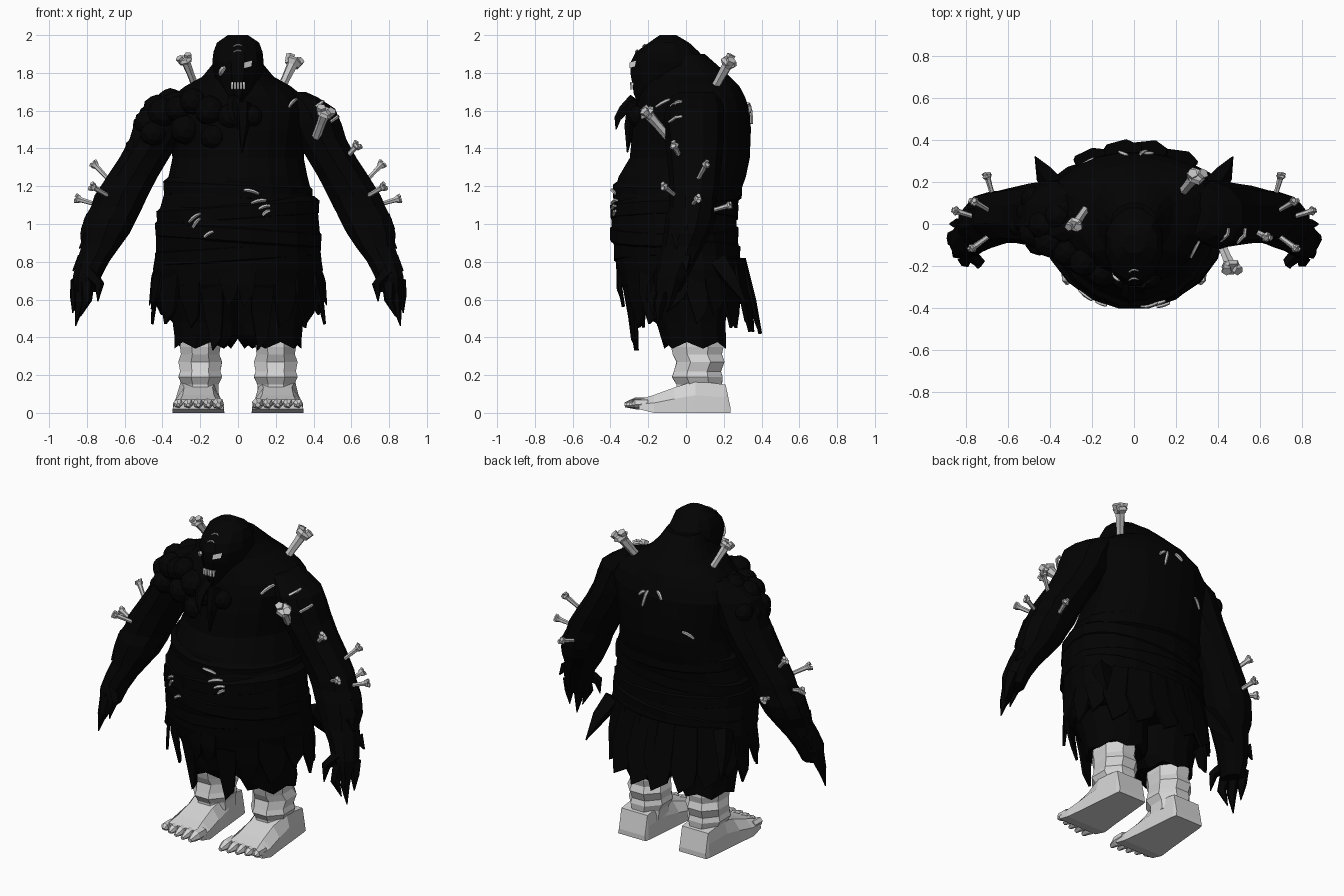
import bpy, bmesh, math, random
from mathutils import Vector
from mathutils.bvhtree import BVHTree

if "Cube" in bpy.data.objects:
    bpy.data.objects.remove(bpy.data.objects["Cube"])

random.seed(4)


def material(name, v):
    m = bpy.data.materials.new(name)
    m.diffuse_color = (v, v, v, 1)
    m.use_nodes = True
    m.node_tree.nodes["Principled BSDF"].inputs["Base Color"].default_value = m.diffuse_color
    return m


DARK = material("charred black", 0.0008)
SKIN = material("pale grey", 0.66)
BONE = material("bone grey", 0.55)
WHITE = material("white", 0.8)


def make(name, verts, faces, mat):
    bm = bmesh.new()
    vs = [bm.verts.new(v) for v in verts]
    for f in faces:
        bm.faces.new([vs[i] for i in f])
    bmesh.ops.recalc_face_normals(bm, faces=bm.faces)
    me = bpy.data.meshes.new(name)
    bm.to_mesh(me)
    bm.free()
    me.materials.append(mat)
    ob = bpy.data.objects.new(name, me)
    bpy.context.collection.objects.link(ob)
    return ob


def skin_rings(name, rings, mat):
    """Bridge equal-sized rings of points and cap both ends."""
    n = len(rings[0])
    faces = [[k * n + i, k * n + (i + 1) % n, (k + 1) * n + (i + 1) % n, (k + 1) * n + i]
             for k in range(len(rings) - 1) for i in range(n)]
    faces += [list(range(n)), [(len(rings) - 1) * n + i for i in range(n)]]
    return make(name, [p for r in rings for p in r], faces, mat)


def loft(name, sections, n, mat, rough=0.0, hem=0.0, back=0.0, tilt=0.0):
    """Sections are (z, x0, x1, y0, y1) ovals; hem makes the first ring jagged,
    back moves the widest point backwards, tilt slants the rings sideways."""
    rings = []
    for k, (z, x0, x1, y0, y1) in enumerate(sections):
        ring = []
        yc = (y0 + y1) / 2 + back * (y1 - y0)
        for i in range(n):
            a = 2 * math.pi * (i + 0.5) / n
            r = 1 + random.uniform(-rough, rough)
            dz = (hem * (i % 2) if k == 0 else 0) + tilt * math.cos(a)
            ry = y1 - yc if math.sin(a) > 0 else yc - y0
            ring.append(((x0 + x1) / 2 + (x1 - x0) / 2 * math.cos(a) * r, yc + ry * math.sin(a) * r, z + dz))
        rings.append(ring)
    return skin_rings(name, rings, mat)


def tube(name, pts, radii, n, mat):
    """Tube along a path with one radius per point."""
    pts = [Vector(p) for p in pts]
    rings = []
    u = (pts[1] - pts[0]).orthogonal()
    for k, p in enumerate(pts):
        d = (pts[min(k + 1, len(pts) - 1)] - pts[max(k - 1, 0)]).normalized()
        u = (u - d * u.dot(d)).normalized()
        w = d.cross(u)
        rings.append([p + (u * math.cos(2 * math.pi * i / n) + w * math.sin(2 * math.pi * i / n)) * radii[k]
                      for i in range(n)])
    return skin_rings(name, rings, mat)


def mir(p, s):
    return (p[0] * s, p[1], p[2])


# Torso with hump
torso_rows = [(.60, .40, -.30, .27), (.68, .44, -.35, .29), (.76, .455, -.37, .30), (.85, .44, -.38, .285),
              (.95, .44, -.40, .27), (1.05, .43, -.40, .27), (1.15, .40, -.39, .285), (1.25, .37, -.36, .32),
              (1.35, .35, -.30, .34), (1.5, .37, -.29, .345), (1.6, .39, -.27, .34), (1.67, .36, -.25, .315),
              (1.73, .28, -.23, .285), (1.78, .19, -.2, .235), (1.84, .14, -.18, .17), (1.9, .11, -.16, .1)]
torso = loft("torso", [(z, -w, w, f, b) for z, w, f, b in torso_rows], 20, DARK, 0.008, 0, .14)

# Head
head_rows = [(1.64, .05, -.26, -.1), (1.69, .08, -.28, 0), (1.74, .11, -.29, .08), (1.8, .13, -.30, .12),
             (1.86, .14, -.30, .11), (1.91, .135, -.27, .075), (1.96, .115, -.2, .02), (2.0, .055, -.14, -.05)]
head = loft("head", [(z, -w, w, f, b) for z, w, f, b in head_rows], 12, DARK, 0.01)

# Broad cloth wraps slung around the belly
wraps = []
for z, w, f, b, tilt in [(.85, .445, -.385, .29, .03), (.95, .445, -.405, .28, -.03),
                         (1.07, .435, -.405, .28, .03), (1.18, .40, -.39, .30, -.02)]:
    rows = [(z + dz, k - w, w - k, f + k, b - k) for dz, k in [(-.06, .03), (-.04, .002), (.025, .0), (.05, .03)]]
    wraps.append(loft("belly_wrap", rows, 20, DARK, .008, 0, .14, tilt))

# Arms and clawed hands
arm_rows = [(.64, .75, .87, -.17, -.03), (.72, .72, .88, -.17, .01), (.8, .68, .86, -.15, .05),
            (.88, .62, .835, -.13, .09), (.95, .57, .84, -.12, .13), (1.03, .53, .82, -.11, .155),
            (1.09, .50, .785, -.09, .16), (1.15, .47, .765, -.09, .165), (1.25, .42, .70, -.09, .18),
            (1.35, .36, .635, -.1, .19), (1.45, .30, .58, -.11, .2), (1.53, .26, .555, -.12, .2),
            (1.61, .22, .52, -.11, .2), (1.67, .22, .43, -.08, .18), (1.70, .2, .36, -.05, .16)]
claws = [[(.79, -.13, .74), (.735, -.18, .68), (.742, -.21, .59)],
         [(.80, -.14, .68), (.80, -.18, .60), (.835, -.17, .51)],
         [(.83, -.11, .68), (.84, -.14, .57), (.86, -.15, .46)],
         [(.85, -.06, .70), (.865, -.08, .62), (.875, -.1, .53)]]
for s in (-1, 1):
    loft("arm", [(z, min(a * s, b * s), max(a * s, b * s), f, r) for z, a, b, f, r in arm_rows], 10, DARK, 0.02)
    for c in claws:
        tube("claw", [mir(p, s) for p in c], [.04, .028, .003], 5, DARK)
    # Ragged elbow tufts
    for z, x, y in ((1.0, .82, 0), (.9, .83, -.05), (.78, .865, .0)):
        tube("elbow_tuft", [(s * (x - .04), y, z + .04), (s * (x + .01), y, z - .03)], [.035, .004], 4, DARK)


# Knotted growth on one shoulder and the chest
def lump(name, p, r):
    bpy.ops.mesh.primitive_ico_sphere_add(subdivisions=2, radius=r, location=p)
    ob = bpy.context.object
    ob.name = name
    ob.data.materials.append(DARK)


for p, r in [((-.43, 0, 1.61), .075), ((-.36, .04, 1.65), .07), ((-.48, -.04, 1.54), .07), ((-.4, -.08, 1.59), .08),
             ((-.32, -.13, 1.61), .07), ((-.24, -.18, 1.65), .07), ((-.45, -.08, 1.48), .07), ((-.15, -.22, 1.6), .08),
             ((-.04, -.25, 1.57), .07), ((.07, -.25, 1.57), .06), ((-.33, .08, 1.65), .06), ((-.5, .06, 1.52), .06),
             ((-.28, -.15, 1.5), .08), ((-.13, -.23, 1.46), .07), ((-.54, 0, 1.4), .06), ((-.48, .12, 1.55), .06)]:
    lump("shoulder_growth", p, r)
tube("beard_hook", [(-.02, -.27, 1.66), (-.03, -.33, 1.6), (-.02, -.36, 1.56), (0, -.37, 1.5)],
     [.035, .03, .02, .003], 5, DARK)
tube("beard_strand", [(.03, -.27, 1.64), (.03, -.30, 1.52), (.02, -.31, 1.38)], [.04, .03, .004], 5, DARK)

# Shorts, closed at the crotch
for s in (-1, 1):
    rows = [(.34, .03, .34, -.12, .215), (.41, -.02, .345, -.14, .215), (.48, -.02, .35, -.16, .215),
            (.58, -.02, .37, -.2, .23), (.75, -.02, .4, -.28, .26)]
    loft("shorts_leg", [(z, min(s * a, s * b), max(s * a, s * b), f, r) for z, a, b, f, r in rows],
         12, DARK, 0.015, 0.035)


# Torn skirt strips: angle in degrees, half angle, tip height, flare at the middle and at the tip
def strip(a, half, tip, flare, end):
    def at(deg, k, z):
        t = math.radians(deg)
        return (.44 * k * math.cos(t), .05 + (.27 if math.sin(t) > 0 else .425) * k * math.sin(t), z)
    mid = .8 - (.8 - tip) * .62
    v = [at(a - half, .99, .82), at(a + half, .99, .82), at(a - half, flare, mid + .04), at(a + half * .8, flare, mid),
         at(a + half * .6, (flare + end) / 2, tip + .06), at(a - half * .3, end, tip)]
    ob = make("skirt_strip", v, [(0, 1, 3, 2), (2, 3, 4, 5)], DARK)
    m = ob.modifiers.new("thickness", 'SOLIDIFY')
    m.thickness = .015


for s in (1, -1):
    for a, half, tip, flare, end in [(5, 11, .47, 1.03, 1.06), (-14, 10, .55, 1.04, 1.07), (-32, 12, .47, 1.01, 1.01),
                                     (-52, 10, .45, .95, .87), (-70, 9, .33, .86, .80), (-84, 7, .56, .98, .92),
                                     (24, 12, .52, 1.03, 1.05), (45, 13, .45, 1.06, 1.09), (65, 12, .43, 1.15, 1.24),
                                     (83, 11, .42, 1.19, 1.31)]:
        strip(a if s > 0 else 180 - a, half, tip, flare, end)
    tube("hip_spike", [(s * .38, .17, .80), (s * .43, .24, .70), (s * .47, .32, .57)], [.06, .045, .003], 4, DARK)

# Bare legs, feet and toes
leg_rows = [(.09, .105, -.06, .21), (.15, .105, -.06, .2), (.19, .125, -.085, .205), (.22, .115, -.075, .195),
            (.27, .125, -.06, .215), (.31, .11, -.08, .2), (.35, .115, -.09, .21), (.42, .11, -.09, .2)]
foot_rows = [(.235, .095, .0, .03, .95), (.21, .1, 0, .15, .9), (.05, .115, 0, .17, .8), (-.06, .125, 0, .135, .6),
             (-.17, .138, 0, .095, .6), (-.25, .135, .02, .07, .7)]
for s in (-1, 1):
    loft("leg", [(z, s * .2 - w, s * .2 + w, f, b) for z, w, f, b in leg_rows], 8, SKIN, 0.01)
    rings = []
    for y, w, lo, hi, top in foot_rows:
        c, mid = s * .21, lo + (hi - lo) * .55
        rings.append([(c - w, y, lo), (c + w, y, lo), (c + w * .96, y, mid), (c + w * top, y, hi),
                      (c - w * top, y, hi), (c - w * .96, y, mid)])
    skin_rings("foot", rings, SKIN)
    for i, (r, y) in enumerate([(.032, -.325), (.028, -.325), (.027, -.315), (.026, -.30), (.025, -.285)]):
        x = s * (.105 + i * .053)
        tube("toe", [(x, -.2, .05), (x, -.27, .05), (x, y, .042)], [r, r, r * .4], 6, SKIN)


# Bone pins stuck in the flesh, each with a knobbed end
def pin(base, tip, r):
    b, t = Vector(base), Vector(tip)
    d = (t - b).normalized()
    tube("bone_pin", [b - d * .04, b.lerp(t, .4), b.lerp(t, .8), t - d * r * .6, t],
         [r * .8, r * .8, r * .95, r * 1.6, r * 1.2], 6, BONE)
    side = d.cross(Vector((0, 1, 0))).normalized() * r
    for k in (-1, 1):
        tube("bone_knob", [t - d * r * 1.2 + side * k * .6, t + d * r * .5 + side * k], [r * .7, r * .85], 5, BONE)


pin((-.23, .07, 1.74), (-.285, -.01, 1.88), .025)
pin((.22, .14, 1.70), (.30, .235, 1.87), .03)
pin((.425, -.12, 1.49), (.465, -.215, 1.6), .03)
pin((.57, -.03, 1.35), (.635, -.065, 1.42), .017)
for s in (-1, 1):
    for b, t in [((.68, .06, 1.23), (.765, .11, 1.32)), ((.68, -.05, 1.145), (.775, -.12, 1.2)),
                 ((.74, .03, 1.1), (.855, .065, 1.135)), ((.67, .13, 1.07), (.70, .235, 1.1))]:
        pin(mir(b, s), mir(t, s), .015)

# Stitches and face details laid on the surface
bpy.context.view_layer.update()
trees = [BVHTree.FromObject(o, bpy.context.evaluated_depsgraph_get()) for o in [torso, head] + wraps]


def surface(x, z, side):
    hits = [t.ray_cast(Vector((x, side * 2, z)), Vector((0, -side, 0)))[0] for t in trees]
    ys = [h.y * side for h in hits if h]
    return Vector((x, side * (max(ys) + .006 if ys else .2), z))


def stitch(name, x0, z0, x1, z1, side=-1, r=.01, mat=BONE):
    pts = [surface(x0 + (x1 - x0) * k / 3, z0 + (z1 - z0) * k / 3 + (.006 if k in (1, 2) else 0), side) for k in range(4)]
    tube(name, pts, [r * .7, r, r, r * .7], 5, mat)


for x0, z0, x1, z1 in [(-.26, 1.01, -.2, 1.055), (-.24, .98, -.2, 1.03), (-.18, .93, -.13, .96), (.03, 1.18, .11, 1.16),
                       (.07, 1.11, .15, 1.125), (.11, 1.08, .17, 1.095), (.13, 1.045, .17, 1.07),
                       (.27, 1.62, .31, 1.66)]:
    stitch("front_stitch", x0, z0, x1, z1)
for x0, z0, x1, z1 in [(-.07, 1.6, -.03, 1.64), (.03, 1.63, .06, 1.53), (.05, 1.62, .09, 1.59), (-.25, 1.38, -.19, 1.42)]:
    stitch("back_stitch", x0, z0, x1, z1, 1)
for z in (1.91, 1.94):
    stitch("brow_stitch", -.025, z, .02, z + .005, -1, .005)
stitch("cheek_stitch", -.095, 1.79, -.07, 1.83, -1, .015)
for p, q in [((.49, -.09, 1.54), (.53, -.02, 1.57)), ((.41, -.08, 1.62), (.45, -.02, 1.65))]:
    tube("shoulder_stitch", [p, ((p[0] + q[0]) / 2 + .015, (p[1] + q[1]) / 2, (p[2] + q[2]) / 2 + .01), q],
         [.008, .01, .008], 5, BONE)

# Eye plate and teeth
eye = [surface(x, z, -1) for x, z in ((.03, 1.825), (.07, 1.835), (.075, 1.865), (.033, 1.855))]
make("eye", eye, [(0, 1, 2, 3)], WHITE)
for i in range(5):
    x = -.032 + i * .016
    p = surface(x, 1.735, -1)
    tube("tooth", [p + Vector((0, 0, .015)), p + Vector((0, -.004, -.022))], [.009, .006], 4, WHITE)
